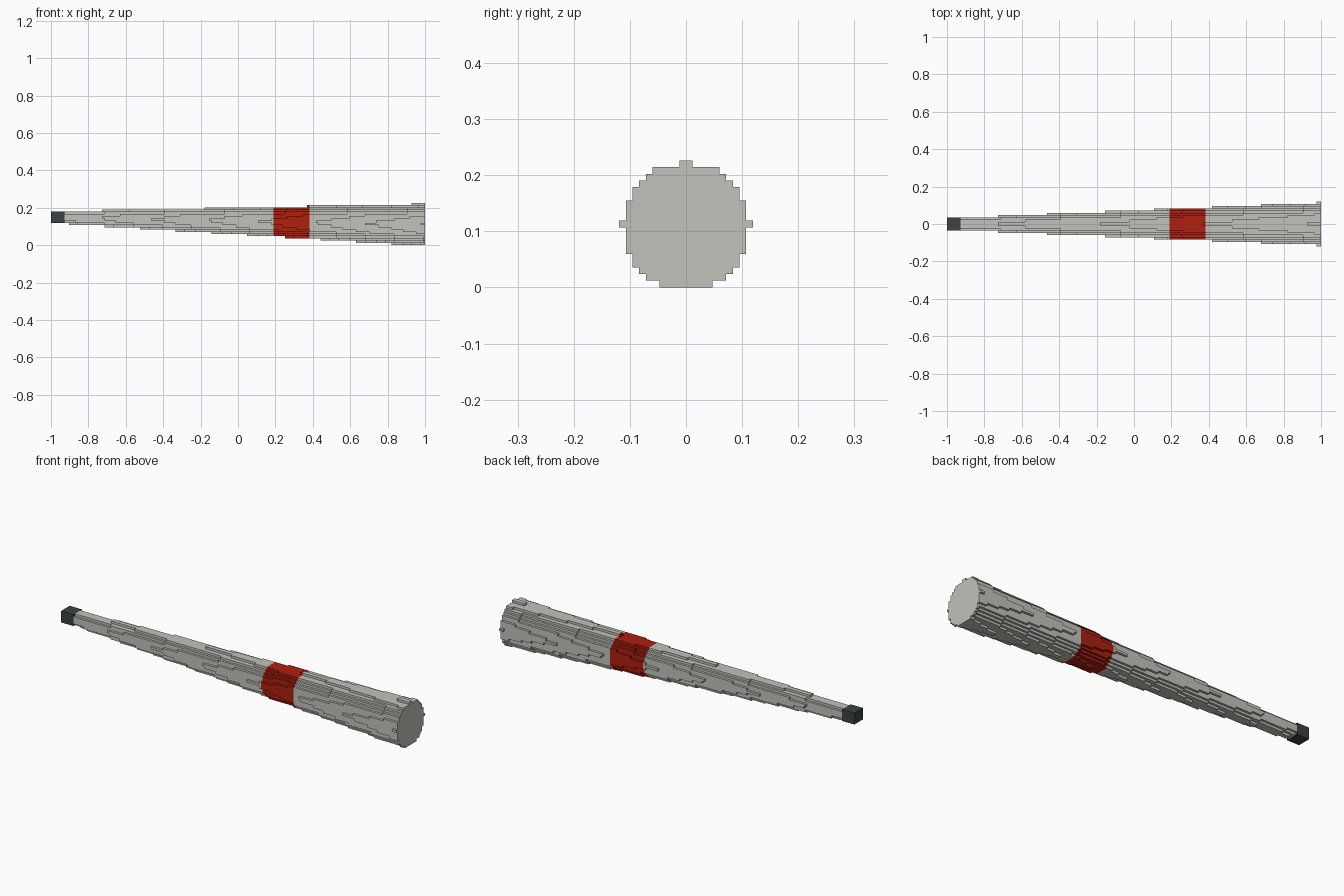
import bpy, bmesh, math

if "Cube" in bpy.data.objects:
    bpy.data.objects.remove(bpy.data.objects["Cube"])

V = 1 / 84          # block size: 168 blocks along the 2 unit length
N = 168
SIDES = 12


def material(name, rgb):
    m = bpy.data.materials.new(name)
    m.diffuse_color = (*rgb, 1)
    m.use_nodes = True
    m.node_tree.nodes["Principled BSDF"].inputs["Base Color"].default_value = m.diffuse_color
    return m


def filled(i, j, k):
    """True if block (i along x, j along y, k up) belongs to the tapered shaft."""
    if not 0 <= i < N:
        return False
    if i < 6:                                   # square tip
        return -3 <= j < 3 and 10 <= k < 15
    t = i + 0.5
    radius = 9.66 - 0.0417 * (N - t)
    centre = 9.11 + 0.0201 * (N - t)
    y, z = j + 0.5, k + 0.5 - centre
    # distance to the nearest flat of a twelve-sided section with a corner on top
    step = 2 * math.pi / SIDES
    a = (math.atan2(z, y) % step) - step / 2
    return math.hypot(y, z) * math.cos(a) <= radius * math.cos(step / 2) + 1e-6


# Block set for the whole shaft
BLOCKS = {(i, j, k) for i in range(N) for j in range(-11, 11)
          for k in range(0, 20) if filled(i, j, k)}

# Outward direction and corner loop of each block side
SIDE_LOOPS = {
    (1, 0, 0): [(1, 0, 0), (1, 1, 0), (1, 1, 1), (1, 0, 1)],
    (-1, 0, 0): [(0, 0, 0), (0, 0, 1), (0, 1, 1), (0, 1, 0)],
    (0, 1, 0): [(0, 1, 0), (0, 1, 1), (1, 1, 1), (1, 1, 0)],
    (0, -1, 0): [(0, 0, 0), (1, 0, 0), (1, 0, 1), (0, 0, 1)],
    (0, 0, 1): [(0, 0, 1), (1, 0, 1), (1, 1, 1), (0, 1, 1)],
    (0, 0, -1): [(0, 0, 0), (0, 1, 0), (1, 1, 0), (1, 0, 0)],
}


def block_part(name, start, end, mat):
    """Outer skin of the blocks between two stations along x."""
    bm = bmesh.new()
    verts = {}

    def corner(p):
        if p not in verts:
            verts[p] = bm.verts.new((p[0] * V - 1, p[1] * V, p[2] * V))
        return verts[p]

    for i, j, k in sorted(b for b in BLOCKS if start <= b[0] < end):
        for (dx, dy, dz), loop in SIDE_LOOPS.items():
            if (i + dx, j + dy, k + dz) not in BLOCKS:
                bm.faces.new([corner((i + a, j + b, k + c)) for a, b, c in loop])
    mesh = bpy.data.meshes.new(name)
    bm.to_mesh(mesh)
    bm.free()
    mesh.materials.append(mat)
    obj = bpy.data.objects.new(name, mesh)
    bpy.context.collection.objects.link(obj)
    return obj


grey = material("light grey", (0.54, 0.54, 0.50))
red = material("red", (0.42, 0.014, 0.005))
dark = material("dark grey", (0.045, 0.055, 0.055))

block_part("tip", 0, 6, dark)
block_part("front_shaft", 6, 100, grey)
block_part("band", 100, 116, red)
block_part("rear_shaft", 116, N, grey)
